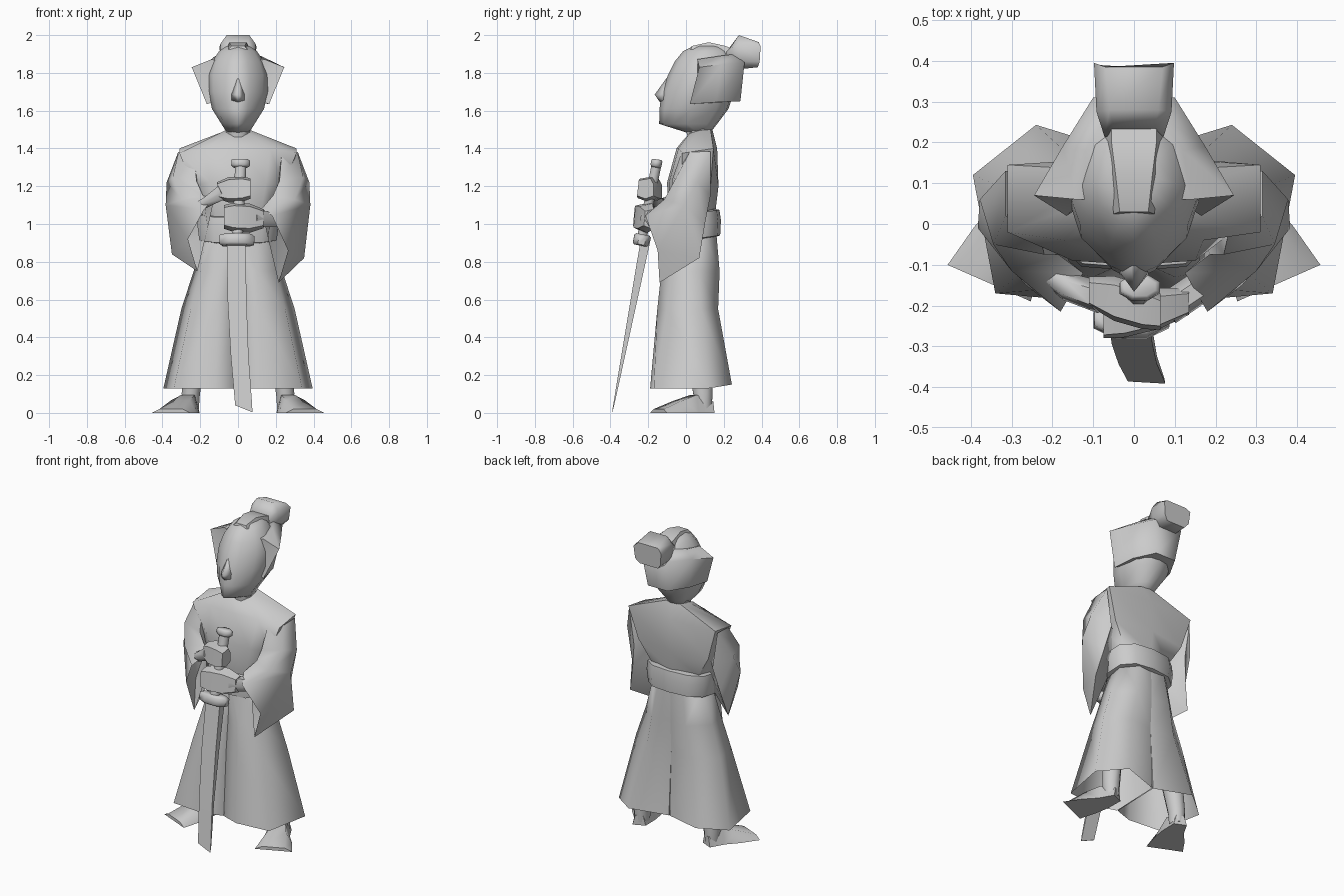
import bpy, bmesh, math
from mathutils import Vector

cube = bpy.data.objects.get("Cube")
if cube:
    bpy.data.objects.remove(cube, do_unlink=True)

GREY = (0.6, 0.6, 0.6, 1)
mat = bpy.data.materials.new("plain_grey")
mat.use_nodes = True
mat.diffuse_color = GREY
mat.node_tree.nodes["Principled BSDF"].inputs["Base Color"].default_value = GREY


def loft(name, rings, start=True, end=True, angle=70, side=1):
    """Skin a list of equal-length point rings; side=-1 mirrors in x."""
    bm = bmesh.new()
    vs = [[bm.verts.new((p[0] * side, p[1], p[2])) for p in r] for r in rings]
    n = len(rings[0])
    for a, b in zip(vs, vs[1:]):
        for i in range(n):
            j = (i + 1) % n
            bm.faces.new((a[i], a[j], b[j], b[i]))
    if start:
        bm.faces.new(vs[0][::-1])
    if end:
        bm.faces.new(vs[-1])
    bmesh.ops.recalc_face_normals(bm, faces=bm.faces)
    me = bpy.data.meshes.new(name)
    bm.to_mesh(me)
    bm.free()
    ob = bpy.data.objects.new(name, me)
    bpy.context.collection.objects.link(ob)
    me.materials.append(mat)
    bpy.ops.object.select_all(action='DESELECT')
    ob.select_set(True)
    bpy.context.view_layer.objects.active = ob
    bpy.ops.object.shade_smooth_by_angle(angle=math.radians(angle))
    return ob


def sym(half):
    """Close a half ring (front to back, x >= 0) with its mirror image."""
    return half + [(-x, y, z) for x, y, z in reversed(half) if x > 0]


def flat(z, pts):
    return [(x, y, z) for x, y in pts]


def tube(name, path, radii, n=6, angle=60):
    """Round bar along a path, with one (width, depth) pair per point."""
    path = [Vector(p) for p in path]
    rings = []
    for i, p in enumerate(path):
        d = (path[min(i + 1, len(path) - 1)] - path[max(i - 1, 0)]).normalized()
        u = d.cross(Vector((0, 1, 0))).normalized()
        v = d.cross(u)
        w, h = radii[i]
        rings.append([p + u * w * math.cos(t) + v * h * math.sin(t)
                      for t in (math.tau * (k + .5) / n for k in range(n))])
    return loft(name, rings, angle=angle)


# Head: pointed-front oval sections (z, half width, front y, back y)
OVAL = [(0, -1), (.38, -.85), (.82, -.5), (1, -.05), (.82, .65), (.4, .95), (0, 1)]
head = []
for z, rx, f, b in [(1.485, .06, .0, .13), (1.53, .088, -.142, .165), (1.61, .138, -.14, .225),
                    (1.70, .158, -.13, .255), (1.79, .16, -.095, .27), (1.86, .137, -.06, .26),
                    (1.915, .10, -.015, .23), (1.942, .06, .04, .19)]:
    head.append(sym([(x * rx, (f + b) / 2 + y * (b - f) / 2, z) for x, y in OVAL]))
loft("head", head)
loft("nose", [sym([(0, -.105, 1.77), (.008, -.095, 1.77), (0, -.07, 1.77)]),
              sym([(0, -.166, 1.685), (.035, -.118, 1.685), (0, -.09, 1.685)]),
              sym([(0, -.138, 1.645), (.035, -.124, 1.655), (0, -.1, 1.655)])], angle=150)
tube("neck", [(0, .07, 1.40), (0, .07, 1.47), (0, .06, 1.54)],
     [(.07, .07), (.065, .068), (.075, .075)], 8)

# Hair: flared back shell, crown strip and topknot
loft("hair_back", [sym([(.12, .05, 1.65), (.165, .02, 1.635), (.14, .16, 1.645), (.07, .288, 1.65)]),
                   sym([(.13, .06, 1.80), (.245, .07, 1.83), (.175, .19, 1.845), (.1, .31, 1.855)]),
                   sym([(.115, .06, 1.865), (.14, .06, 1.872), (.12, .18, 1.89), (.07, .26, 1.90)])])
loft("hair_strip", [sym([(.035, .03, 1.942), (.05, .025, 1.925)]),
                    sym([(.045, .12, 1.962), (.06, .12, 1.92)]),
                    sym([(.055, .20, 1.945), (.075, .22, 1.88)]),
                    sym([(.055, .27, 1.92), (.07, .27, 1.86)])], angle=50)
loft("topknot", [
    sym([(.05, .235, 1.935), (.072, .213, 1.91), (.072, .218, 1.885), (.05, .25, 1.855)]),
    sym([(.06, .28, 2.0), (.092, .275, 1.955), (.092, .285, 1.86), (.06, .29, 1.82)]),
    sym([(.07, .385, 1.963), (.098, .395, 1.94), (.09, .39, 1.86), (.065, .38, 1.83)])])

# Torso with sloping shoulders, drawn in under the sash
loft("torso", [
    sym([(0, -.01, 1.45), (.06, .02, 1.48), (.07, .07, 1.495), (.05, .13, 1.50), (0, .14, 1.50)]),
    sym([(0, -.05, 1.40), (.17, -.04, 1.40), (.31, -.02, 1.375), (.31, .145, 1.40), (0, .165, 1.40)]),
    sym([(0, -.10, 1.22), (.15, -.09, 1.22), (.24, -.02, 1.20), (.25, .13, 1.20), (0, .172, 1.20)]),
    sym(flat(1.06, [(0, -.095), (.12, -.085), (.185, 0), (.165, .11), (0, .155)])),
    sym(flat(.96, [(0, -.08), (.11, -.075), (.17, 0), (.15, .10), (0, .14)]))])

# Sash
SASH = [(0, -1), (.6, -.93), (1, -.35), (.95, .5), (.6, .9), (0, 1)]
loft("sash", [sym([(x * rx, .035 + y * ry, z + .02 * y) for x, y in SASH])
              for z, rx, ry in [(.915, .18, .13), (.92, .205, .146), (1.0, .215, .15),
                                (1.055, .21, .142), (1.06, .17, .115)]], angle=50)

for side, tag in ((1, "left"), (-1, "right")):
    # Wide trouser leg, open at the hem
    loft(tag + "_trouser", [
        flat(.96, [(0, -.085), (.1, -.085), (.16, -.03), (.17, .09), (.09, .16), (0, .155)]),
        flat(.75, [(0, -.10), (.1, -.13), (.20, -.07), (.235, .07), (.12, .178), (0, .16)]),
        flat(.55, [(0, -.12), (.11, -.152), (.25, -.10), (.30, .08), (.16, .17), (0, .15)]),
        [(.003, -.15, .13), (.12, -.19, .13), (.34, -.17, .13), (.395, .12, .13),
         (.24, .243, .15), (.003, .17, .14)]], end=False, angle=75, side=side)

    # Foot splayed outward, and ankle
    def foot_ring(x, y, w, z, h):
        d = Vector((.91, .40, 0))
        a, b = Vector((x, y, 0)) - d * w, Vector((x, y, 0)) + d * w
        return [(a.x, a.y, z), (b.x, b.y, z), (x + d.x * w * .6, y + d.y * w * .6, h),
                (x - d.x * w * .6, y - d.y * w * .6, h)]
    loft(tag + "_foot", [foot_ring(.24, .135, .04, .0, .06), foot_ring(.265, .04, .065, .0, .095),
                         foot_ring(.305, -.04, .092, .0, .066), foot_ring(.355, -.145, .112, .0, .02)],
         angle=65, side=side)
    tube(tag + "_ankle", [(.25 * side, .09, .02), (.25 * side, .09, .10), (.22 * side, .06, .42)],
         [(.046, .05), (.052, .055), (.07, .08)], 8)

    # Draping sleeve with an open pointed cuff; the right one hangs a little higher
    up = 0 if side == 1 else .06
    loft(tag + "_sleeve", [
        [(.315, .02, 1.38), (.23, -.03, 1.36), (.18, .03, 1.18), (.28, .13, 1.15), (.315, .13, 1.385)],
        [(.345, -.05, 1.25), (.22, -.075, 1.23), (.19, .02, 1.05), (.31, .10, 1.0), (.378, .06, 1.22)],
        [(.30, -.115, 1.13), (.185, -.075, 1.15), (.17, -.01, .95), (.35, .07, .82 + up / 3), (.383, -.01, 1.10)],
        [(.18, -.215, 1.045 + up / 2), (.125, -.12, 1.08 + up), (.16, -.09, .92 + up),
         (.215, -.14, .69 + up), (.265, -.15, .86 + up)]],
        end=False, angle=75, side=side)

# Forearms and hands stacked on the grip
tube("right_forearm", [(-.23, -.10, 1.08), (-.16, -.155, 1.12), (-.08, -.18, 1.17)],
     [(.03, .03), (.032, .035), (.045, .04)], 6)
tube("left_forearm", [(.22, -.10, 1.01), (.16, -.155, 1.025), (.08, -.21, 1.03)],
     [(.03, .03), (.045, .04), (.055, .04)], 6)


def hand(name, x0, x1, y0, y1, z0, z1, shear):
    """Chunky fist: four tapered sections across x, slanting forward inward."""
    rings = []
    for t, s in ((0, .65), (.35, 1), (.75, 1), (1, .8)):
        x = x0 + (x1 - x0) * t
        cy, cz = (y0 + y1) / 2 + shear * (.5 - t), (z0 + z1) / 2 + .01 * (t - .5)
        hy, hz = (y1 - y0) / 2 * s, (z1 - z0) / 2 * s
        rings.append([(x, cy + hy * a, cz + hz * b) for a, b in
                      ((-1, -.7), (-.8, .8), (.6, 1), (1, .4), (1, -.7), (0, -1))])
    return loft(name, rings, angle=50)


hand("right_hand", -.11, .065, -.245, -.135, 1.115, 1.25, .05)
hand("left_hand", .135, -.075, -.265, -.165, .955, 1.11, .05)

# Sword: pommel, grip, guard and blade lean forward toward the tip
tube("sword_grip", [(-.005, -.235, .92), (.015, -.155, 1.32)], [(.032, .028)] * 2, 8)
tube("sword_pommel", [(.013, -.161, 1.30), (.013, -.159, 1.31), (.015, -.154, 1.335), (.015, -.153, 1.342)],
     [(.04, .025), (.053, .032), (.053, .032), (.04, .025)], 8)
tube("sword_guard", [(-.007, -.24, .885), (-.007, -.238, .895), (-.005, -.23, .935), (-.005, -.228, .945)],
     [(.08, .038), (.1, .048), (.1, .048), (.08, .038)], 8)
blade = []
for z, xl, xr, y, t in [(.91, -.06, .04, -.215, .026), (.6, -.055, .045, -.275, .018),
                        (.3, -.038, .056, -.333, .01), (.04, -.015, .075, -.383, .003),
                        (.006, .07, .076, -.39, .001)]:
    blade.append([(xl, y - t, z), (xr, y - t, z), (xr, y + t, z), (xl, y + t, z)])
loft("sword_blade", blade, angle=50)
